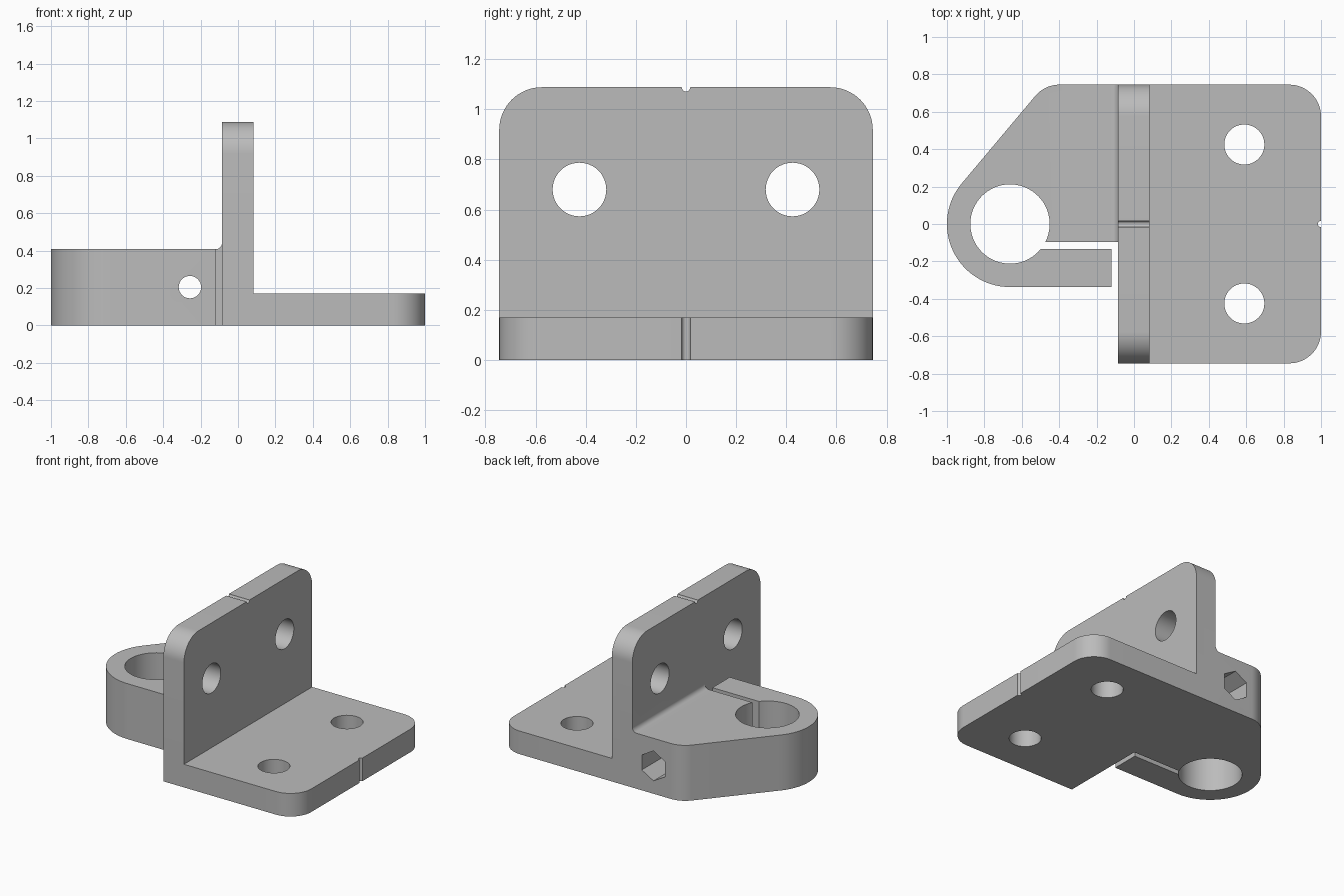
import bpy
import bmesh
from math import sin, cos, radians, asin, degrees
from mathutils import Matrix

cube = bpy.data.objects.get("Cube")
if cube:
    bpy.data.objects.remove(cube, do_unlink=True)

grey = bpy.data.materials.new("plain grey")
grey.use_nodes = True
tone = (0.5, 0.5, 0.5, 1)
grey.diffuse_color = tone
grey.node_tree.nodes["Principled BSDF"].inputs["Base Color"].default_value = tone

# Maps (profile u, profile v, depth) to world axes
AXES = {
    "z": lambda u, v, d: (u, v, d),
    "y": lambda u, v, d: (u, d, v),
    "x": lambda u, v, d: (d, u, v),
}


def arc(cx, cy, r, start, end, steps=16):
    angles = [radians(start + (end - start) * i / steps) for i in range(steps + 1)]
    return [(cx + r * cos(a), cy + r * sin(a)) for a in angles]


def circle(cx, cy, r, sides=48, turn=0):
    return arc(cx, cy, r, turn, turn + 360, sides)[:-1]


def prism(name, outline, axis, low, high):
    """Extrude a closed outline along an axis."""
    bm = bmesh.new()
    face = bm.faces.new([bm.verts.new(AXES[axis](u, v, low)) for u, v in outline])
    grown = bmesh.ops.extrude_face_region(bm, geom=[face])["geom"]
    for vert in (g for g in grown if isinstance(g, bmesh.types.BMVert)):
        vert.co["xyz".index(axis)] = high
    bmesh.ops.recalc_face_normals(bm, faces=bm.faces)
    mesh = bpy.data.meshes.new(name)
    bm.to_mesh(mesh)
    bm.free()
    mesh.materials.append(grey)
    obj = bpy.data.objects.new(name, mesh)
    bpy.context.collection.objects.link(obj)
    return obj


def combine(body, tool, operation):
    mod = body.modifiers.new(operation.lower(), "BOOLEAN")
    mod.operation = operation
    mod.solver = "EXACT"
    mod.object = tool
    bpy.context.view_layer.objects.active = body
    bpy.ops.object.modifier_apply(modifier=mod.name)
    bpy.data.objects.remove(tool, do_unlink=True)


W, H = 0.745, 1.088          # half width, upright height
BACK, FRONT = -0.085, 0.082  # upright faces
T, R = 0.17, 0.17            # plate thickness, corner radius
BX, BORE, RIM = -0.663, 0.212, 0.337
CLAMP_H, FILLET = 0.408, 0.035
SLOT_LOW, SLOT_HIGH, ARM_END = -0.135, -0.097, -0.12

# Horizontal mounting plate
plate = [(BACK, -W)] + arc(1 - R, R - W, R, -90, 0) + arc(1 - R, W - R, R, 0, 90) + [(BACK, W)]
bracket = prism("bracket", plate, "z", 0, T)

# Upright mounting plate
upright = [(-W, 0), (W, 0)] + arc(W - R, H - R, R, 0, 90) + arc(R - W, H - R, R, 90, 180)
combine(bracket, prism("upright", upright, "x", BACK, FRONT), "UNION")

# Split clamp with its bore, slot and free arm
low, high = (degrees(asin(y / BORE)) for y in (SLOT_LOW, SLOT_HIGH))
clamp = arc(BX, 0, RIM, 140, 270, 40)
clamp += [(ARM_END, -RIM), (ARM_END, SLOT_LOW)]
clamp += arc(BX, 0, BORE, low, high - 360, 64)
clamp += [(0, SLOT_HIGH), (0, W)]
clamp += arc(-0.398, W - R, R, 90, 140, 12)
combine(bracket, prism("clamp", clamp, "z", 0, CLAMP_H), "UNION")

# Fillet between clamp and upright
fillet = arc(BACK - FILLET, CLAMP_H + FILLET, FILLET, -90, 0, 8)
fillet += [(0, CLAMP_H + FILLET), (0, CLAMP_H - FILLET), (BACK - FILLET, CLAMP_H - FILLET)]
combine(bracket, prism("fillet", fillet, "y", SLOT_HIGH, W), "UNION")

# Mounting holes in both plates
for y in (-0.425, 0.425):
    combine(bracket, prism("plate_hole", circle(0.59, y, 0.107), "z", -1, 1), "DIFFERENCE")
    combine(bracket, prism("upright_hole", circle(y, 0.68, 0.107), "x", -0.3, 0.3), "DIFFERENCE")

# Centre marks on the plate edges
combine(bracket, prism("edge_mark", circle(1, 0, 0.017, 24), "z", -1, 1), "DIFFERENCE")
combine(bracket, prism("top_mark", circle(0, H, 0.017, 24), "x", -1, 1), "DIFFERENCE")

# Clamp screw hole and hexagonal nut pocket
combine(bracket, prism("screw_hole", circle(-0.257, 0.205, 0.06, 32), "y", -1, 1), "DIFFERENCE")
combine(bracket, prism("nut_pocket", circle(-0.257, 0.205, 0.11, 6, 30), "y", 0.13, 1), "DIFFERENCE")

# Smooth curved walls, crisp edges
bpy.ops.object.select_all(action="DESELECT")
bracket.select_set(True)
bpy.context.view_layer.objects.active = bracket
bpy.ops.object.shade_smooth_by_angle(angle=radians(25))
